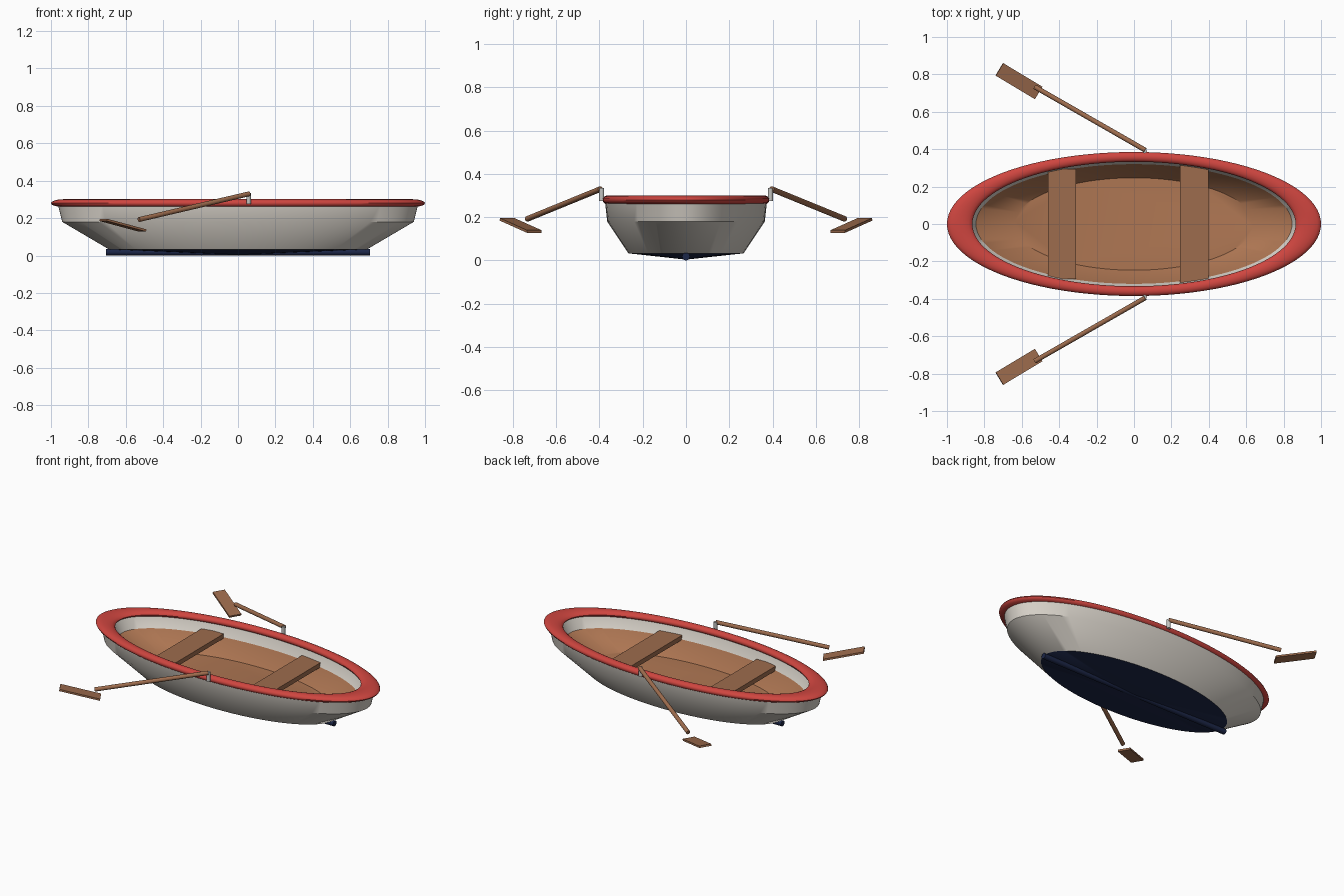
import bpy, bmesh, math
from mathutils import Vector, Matrix

if "Cube" in bpy.data.objects:
    bpy.data.objects.remove(bpy.data.objects["Cube"])

def mat(name, rgb):
    m = bpy.data.materials.new(name)
    m.diffuse_color = (*rgb, 1)
    m.use_nodes = True
    m.node_tree.nodes["Principled BSDF"].inputs["Base Color"].default_value = m.diffuse_color
    return m

RED = mat("red", (0.62, 0.06, 0.05))
WHITE = mat("warm_white", (0.68, 0.64, 0.58))
FLOOR = mat("floor_wood", (0.42, 0.18, 0.085))
WOOD = mat("wood", (0.34, 0.15, 0.075))
NAVY = mat("navy", (0.012, 0.02, 0.065))
GREY = mat("grey", (0.55, 0.55, 0.53))

def finish(bm, name, mats, smooth=True):
    bmesh.ops.recalc_face_normals(bm, faces=bm.faces)
    me = bpy.data.meshes.new(name)
    bm.to_mesh(me)
    bm.free()
    for m in mats:
        me.materials.append(m)
    ob = bpy.data.objects.new(name, me)
    bpy.context.collection.objects.link(ob)
    if smooth:
        bpy.ops.object.select_all(action='DESELECT')
        ob.select_set(True)
        bpy.context.view_layer.objects.active = ob
        bpy.ops.object.shade_smooth_by_angle(angle=math.radians(35))
    return ob

def box(name, center, size, m, rot=None):
    bm = bmesh.new()
    M = Matrix.Translation(center) @ (rot or Matrix()) @ Matrix.Diagonal((*size, 1))
    bmesh.ops.create_cube(bm, size=1, matrix=M)
    return finish(bm, name, [m], False)

def rod(name, a, b, r, m, sides=16):
    a, b = Vector(a), Vector(b)
    d = b - a
    M = Matrix.Translation((a + b) / 2) @ d.to_track_quat('Z', 'Y').to_matrix().to_4x4()
    bm = bmesh.new()
    bmesh.ops.create_cone(bm, cap_ends=True, segments=sides, radius1=r, radius2=r,
                          depth=d.length, matrix=M)
    return finish(bm, name, [m])

# hull: elliptical rings (half length, half width, height, material of band after it)
N = 96
RINGS = [
    (0.69, 0.266, 0.033, 0), (0.94, 0.364, 0.18, 0), (0.965, 0.375, 0.28, 0),
    (0.885, 0.345, 0.28, 0), (0.845, 0.32, 0.20, 1), (0.64, 0.247, 0.10, 1),
]
bm = bmesh.new()
loops = []
for a, b, z, _ in RINGS:
    loops.append([bm.verts.new((a * math.cos(2 * math.pi * i / N),
                                b * math.sin(2 * math.pi * i / N), z)) for i in range(N)])
for k in range(len(RINGS) - 1):
    for i in range(N):
        j = (i + 1) % N
        f = bm.faces.new((loops[k][i], loops[k][j], loops[k + 1][j], loops[k + 1][i]))
        f.material_index = RINGS[k][3]
# flat floor and shallow conical navy bottom
bm.faces.new(loops[-1]).material_index = 1
tip = bm.verts.new((0, 0, 0.004))
for i in range(N):
    bm.faces.new((loops[0][i], loops[0][(i + 1) % N], tip)).material_index = 2
finish(bm, "hull", [WHITE, FLOOR, NAVY])

# keel bar
rod("keel", (-0.705, 0, 0.018), (0.705, 0, 0.018), 0.018, NAVY, 12)

# rim: stretched torus
bm = bmesh.new()
T = 16
v = []
for i in range(N):
    u = 2 * math.pi * i / N
    ring = []
    for j in range(T):
        w = 2 * math.pi * j / T
        r = 0.932 + 0.068 * math.cos(w)
        ring.append(bm.verts.new((r * math.cos(u), 0.385 * r * math.sin(u),
                                  0.28 + 0.021 * math.sin(w))))
    v.append(ring)
for i in range(N):
    for j in range(T):
        p, q = (i + 1) % N, (j + 1) % T
        bm.faces.new((v[i][j], v[p][j], v[p][q], v[i][q]))
finish(bm, "rim", [RED])

# seats
box("rear_seat", (-0.385, 0, 0.21), (0.15, 0.586, 0.03), WOOD)
box("front_seat", (0.322, 0, 0.21), (0.15, 0.63, 0.03), WOOD)

# oars and oarlocks on both sides
for s, side in ((-1, "right"), (1, "left")):
    rod(side + "_oarlock", (0.057, s * 0.39, 0.275), (0.057, s * 0.39, 0.335), 0.012, GREY)
    rod(side + "_oar_shaft", (0.06, s * 0.395, 0.33), (-0.53, s * 0.733, 0.192), 0.013, WOOD)
    rot = (Matrix.Rotation(-s * math.radians(31), 4, 'Z')
           @ Matrix.Rotation(math.radians(13), 4, 'Y'))
    box(side + "_oar_blade", (-0.615, s * 0.764, 0.162), (0.25, 0.078, 0.012), WOOD, rot)
